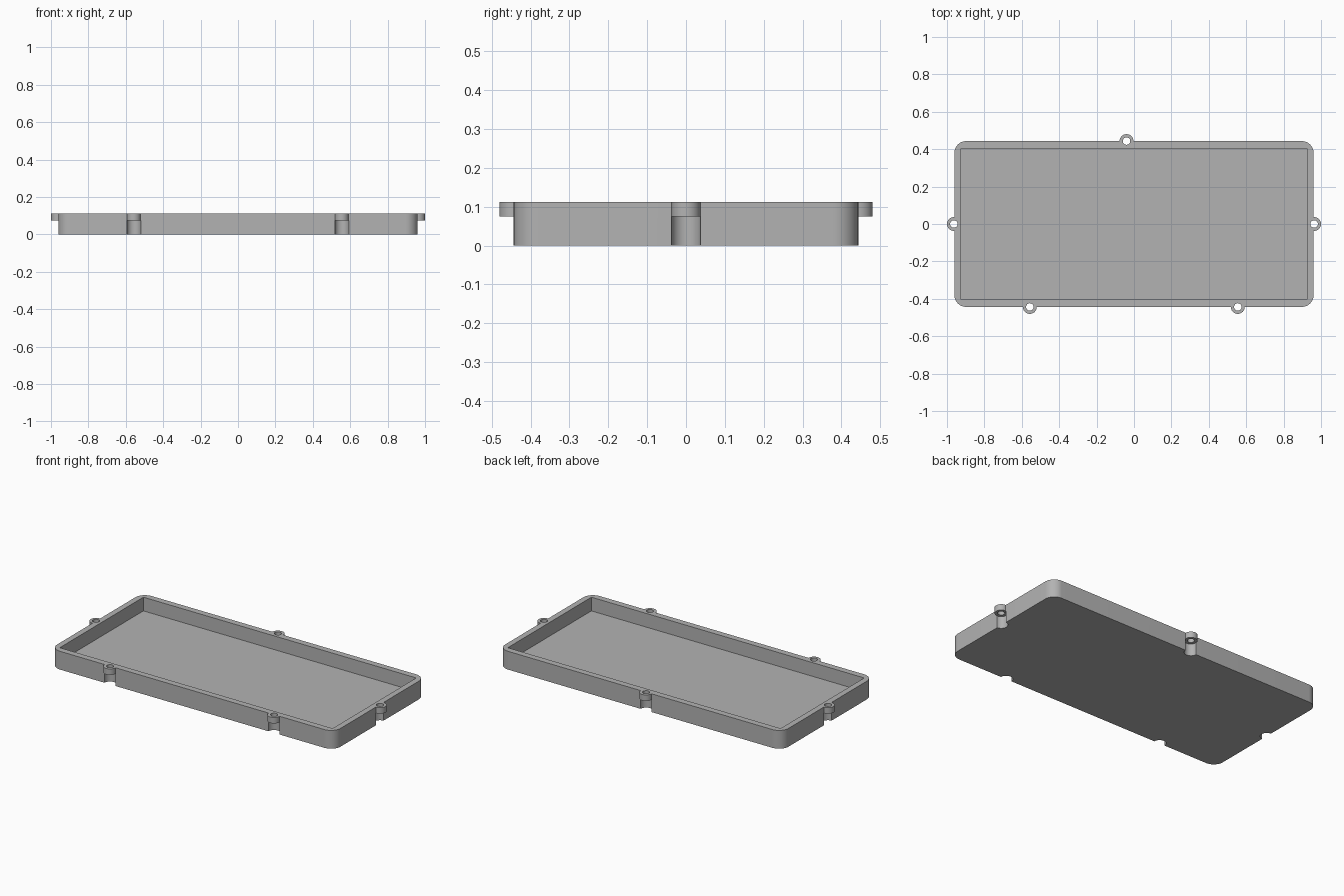
import bpy, bmesh, math

old = bpy.data.objects.get("Cube")
if old:
    bpy.data.objects.remove(old, do_unlink=True)

HEIGHT = 0.112
HALF_X, HALF_Y = 0.961, 0.4435      # outer body
CORNER = 0.065
FLOOR = 0.028
LUG_BOTTOM = 0.075
LUGS = [(-0.963, 0), (0.963, 0), (-0.04, 0.4435), (-0.557, -0.4435), (0.555, -0.4435)]

grey = bpy.data.materials.new("Plain grey")
grey.use_nodes = True
colour = (0.45, 0.45, 0.45, 1)
grey.diffuse_color = colour
grey.node_tree.nodes["Principled BSDF"].inputs["Base Color"].default_value = colour


def prism(name, outlines, z0, z1):
    """Extrude one or more closed outlines from z0 to z1."""
    bm = bmesh.new()
    for outline in outlines:
        base = bm.faces.new([bm.verts.new((x, y, z0)) for x, y in outline])
        top = bmesh.ops.extrude_face_region(bm, geom=[base])["geom"]
        verts = [v for v in top if isinstance(v, bmesh.types.BMVert)]
        bmesh.ops.translate(bm, vec=(0, 0, z1 - z0), verts=verts)
    bmesh.ops.recalc_face_normals(bm, faces=bm.faces)
    mesh = bpy.data.meshes.new(name)
    bm.to_mesh(mesh)
    bm.free()
    mesh.materials.append(grey)
    obj = bpy.data.objects.new(name, mesh)
    bpy.context.collection.objects.link(obj)
    return obj


def circle(cx, cy, r, n=48):
    return [(cx + r * math.cos(2 * math.pi * i / n), cy + r * math.sin(2 * math.pi * i / n))
            for i in range(n)]


def rounded_rectangle(hx, hy, r, steps=12):
    points = []
    for quarter, (sx, sy) in enumerate([(1, 1), (-1, 1), (-1, -1), (1, -1)]):
        for i in range(steps + 1):
            a = math.pi / 2 * (quarter + i / steps)
            points.append((sx * (hx - r) + r * math.cos(a), sy * (hy - r) + r * math.sin(a)))
    return points


def combine(target, tool, operation):
    """Apply a boolean and remove the tool."""
    tool.hide_render = True
    mod = target.modifiers.new(operation, 'BOOLEAN')
    mod.operation = operation
    mod.solver = 'EXACT'
    mod.object = tool
    bpy.context.view_layer.objects.active = target
    bpy.ops.object.modifier_apply(modifier=mod.name)
    bpy.data.objects.remove(tool, do_unlink=True)


# Rounded body with the screw lugs joined to its rim
tray = prism("tray", [rounded_rectangle(HALF_X, HALF_Y, CORNER)], 0, HEIGHT)
lugs = prism("lugs", [circle(x, y, 0.037) for x, y in LUGS], 0.05, HEIGHT)
combine(tray, lugs, 'UNION')

# Square-cornered cavity
cavity = prism("cavity_cutter", [[(-0.925, -0.405), (0.925, -0.405), (0.925, 0.405), (-0.925, 0.405)]],
               FLOOR, HEIGHT + 0.1)
combine(tray, cavity, 'DIFFERENCE')

# Round notches below the lugs, then the screw holes
notches = prism("notch_cutter", [circle(x, y, 0.0375) for x, y in LUGS], -0.1, LUG_BOTTOM)
combine(tray, notches, 'DIFFERENCE')
holes = prism("hole_cutter", [circle(x, y, 0.02, 32) for x, y in LUGS], 0.03, HEIGHT + 0.1)
combine(tray, holes, 'DIFFERENCE')

# Smooth curved walls, crisp edges
bpy.ops.object.select_all(action='DESELECT')
tray.select_set(True)
bpy.context.view_layer.objects.active = tray
bpy.ops.object.shade_smooth_by_angle(angle=math.radians(30))
